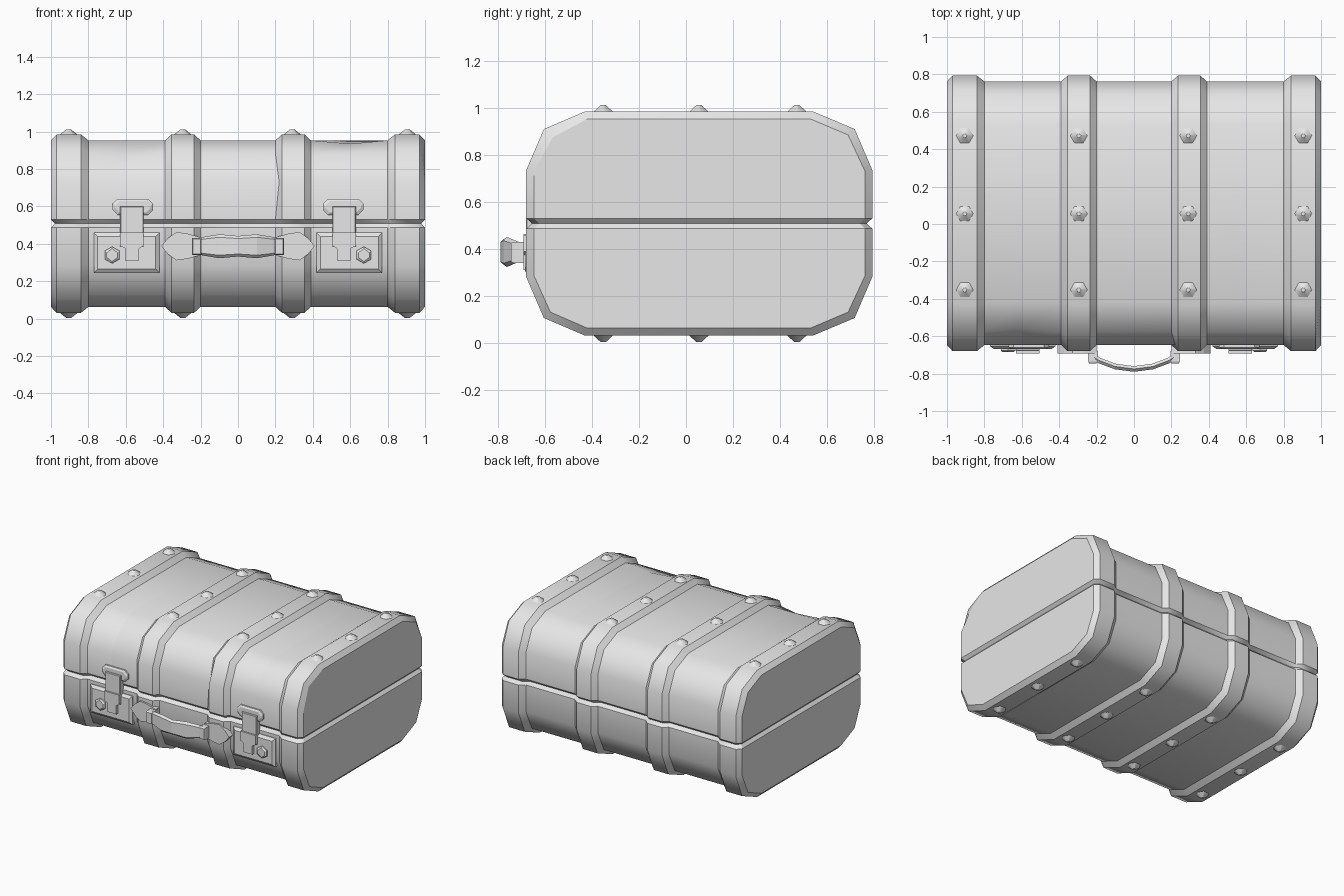
import bpy, bmesh, math
from mathutils import Vector

if "Cube" in bpy.data.objects:
    bpy.data.objects.remove(bpy.data.objects["Cube"], do_unlink=True)

grey = bpy.data.materials.new("plain_grey")
grey.use_nodes = True
grey.diffuse_color = (0.8, 0.8, 0.8, 1)
grey.node_tree.nodes["Principled BSDF"].inputs["Base Color"].default_value = (0.8, 0.8, 0.8, 1)


def finish(bm, name):
    bmesh.ops.recalc_face_normals(bm, faces=bm.faces)
    mesh = bpy.data.meshes.new(name)
    bm.to_mesh(mesh)
    bm.free()
    mesh.materials.append(grey)
    ob = bpy.data.objects.new(name, mesh)
    bpy.context.collection.objects.link(ob)
    return ob


def skin(bm, rings, closed):
    """Quads between successive rings, with capped ends."""
    vs = [[bm.verts.new(p) for p in ring] for ring in rings]
    n = len(vs[0])
    for a, b in zip(vs, vs[1:]):
        for i in range(n if closed else n - 1):
            j = (i + 1) % n
            bm.faces.new((a[i], a[j], b[j], b[i]))
    bm.faces.new(vs[0])
    bm.faces.new(vs[-1])
    return vs


# Case halves: cross-section runs from the front seam over to the back seam
MID_Z = 0.508
STRAP = [(-0.68, 0.022), (-0.68, 0.227), (-0.605, 0.402), (-0.43, 0.477),
         (0.54, 0.477), (0.718, 0.402), (0.793, 0.227), (0.793, 0.022)]
BODY = [(-0.647, 0.022), (-0.647, 0.222), (-0.577, 0.377), (-0.42, 0.445),
        (0.53, 0.445), (0.69, 0.377), (0.762, 0.222), (0.762, 0.022)]

# Lengthwise stations: raised straps at both ends and beside the middle
half = [(0.2, BODY), (0.235, STRAP), (0.355, STRAP), (0.39, BODY), (0.6, BODY),
        (0.8, BODY), (0.84, STRAP), (0.97, STRAP), (1.0, BODY)]
stations = [(-x, p) for x, p in reversed(half)] + half


def case_half(name, up, dents=()):
    bm = bmesh.new()
    rings = [[(x, y, MID_Z + up * h) for y, h in prof] for x, prof in stations]
    vs = skin(bm, rings, closed=False)
    for f in bm.faces:
        f.smooth = len(f.verts) == 4
    # Bevelled groove along the seam
    rim = [e for e in bm.edges if e.is_boundary]
    new = bmesh.ops.extrude_edge_only(bm, edges=rim)["geom"]
    for v in (g for g in new if isinstance(g, bmesh.types.BMVert)):
        v.co = (v.co.x * 0.98, 0.057 + (v.co.y - 0.057) * 0.967, MID_Z)
    for e in bm.edges:
        a, b = e.verts
        if abs(a.co.x - b.co.x) < 1e-4 or e in rim:
            e.smooth = False
    # Worn spots
    for ring, i, move in dents:
        vs[ring][i].co += Vector(move)
    return finish(bm, name)


case_half("lid", 1, [(4, 2, (0, 0.02, -0.02)), (13, 3, (0, 0, -0.018)),
                     (17, 2, (-0.015, 0.01, -0.01)), (9, 1, (0.02, 0, 0))])
case_half("base", -1)


# Rivets on the straps
def rivet(name, x, y, z, up):
    bm = bmesh.new()
    bmesh.ops.create_cone(bm, cap_ends=True, segments=6, radius1=0.047,
                          radius2=0.012, depth=0.028)
    for v in bm.verts:
        v.co = (x + v.co.y, y + v.co.x, z + up * (v.co.z + 0.013))
    for f in bm.faces:
        f.smooth = len(f.verts) == 4
    finish(bm, name)


for x in (-0.905, -0.295, 0.29, 0.905):
    for y in (-0.352, 0.055, 0.472):
        rivet("top_rivet", x, y, 0.985, 1)
        rivet("bottom_rivet", x, y, 0.03, -1)


# Front fittings: outlines in x and z pushed forward, with a tapered face
def prism(name, pts, y_back, y_front, side=1, taper=0.0, step=0.0):
    cx = (min(p[0] for p in pts) + max(p[0] for p in pts)) / 2
    cz = (min(p[1] for p in pts) + max(p[1] for p in pts)) / 2

    def ring(y, d):
        return [(side * (x - math.copysign(min(d, abs(x - cx)), x - cx)), y,
                 z - math.copysign(min(d, abs(z - cz)), z - cz)) for x, z in pts]
    bm = bmesh.new()
    skin(bm, [ring(y_back, 0), ring(y_front + step, 0), ring(y_front, taper)], True)
    return finish(bm, name)


def rect(x0, x1, z0, z1, cut=0.0):
    if not cut:
        return [(x0, z0), (x1, z0), (x1, z1), (x0, z1)]
    return [(x0 + cut, z0), (x1 - cut, z0), (x1, z0 + cut), (x1, z1 - cut),
            (x1 - cut, z1), (x0 + cut, z1), (x0, z1 - cut), (x0, z0 + cut)]


def hexagon(x, z, r):
    return [(x + r * math.sin(k * math.pi / 3), z + r * math.cos(k * math.pi / 3))
            for k in range(6)]


for side, tag in ((1, "left"), (-1, "right")):
    # Latches
    prism(tag + "_latch_plate", rect(0.42, 0.77, 0.245, 0.46), -0.62, -0.668,
          side, taper=0.02, step=0.015)
    prism(tag + "_latch_hinge", rect(0.455, 0.67, 0.555, 0.64, 0.025), -0.62, -0.667,
          side, taper=0.012, step=0.008)
    prism(tag + "_latch_lever", rect(0.505, 0.63, 0.385, 0.6), -0.64, -0.68,
          side, taper=0.004, step=0.004)
    prism(tag + "_latch_tongue",
          [(0.53, 0.31), (0.603, 0.31), (0.603, 0.375), (0.63, 0.39),
           (0.63, 0.46), (0.505, 0.46), (0.505, 0.39), (0.53, 0.375)],
          -0.65, -0.692, side)
    prism(tag + "_latch_knob", hexagon(0.673, 0.34, 0.045), -0.65, -0.685,
          side, taper=0.01, step=0.008)
    # Handle mounts and clips
    prism(tag + "_handle_mount",
          [(0.41, 0.388), (0.375, 0.43), (0.33, 0.463), (0.27, 0.455), (0.2, 0.435),
           (0.2, 0.34), (0.27, 0.32), (0.33, 0.312), (0.375, 0.345)],
          -0.645, -0.692, side)
    prism(tag + "_handle_clip", rect(0.195, 0.245, 0.34, 0.43), -0.68, -0.745,
          side, taper=0.005, step=0.01)

# Curved grip
bm = bmesh.new()
rings = []
for x, y, h in ((-0.235, -0.7, 0.038), (-0.185, -0.73, 0.05), (-0.1, -0.762, 0.064),
                (0, -0.775, 0.055), (0.1, -0.762, 0.064), (0.185, -0.73, 0.05),
                (0.235, -0.7, 0.038)):
    out = Vector((x * 0.35, -0.2)).normalized() * 0.015
    rings.append([(x + s * out.x, y + s * out.y, 0.387 + k * h)
                  for s, k in ((1, -0.75), (1, 0.75), (0, 1), (-1, 0.8), (-1, -0.8), (0, -1))])
skin(bm, rings, True)
finish(bm, "handle_grip")
